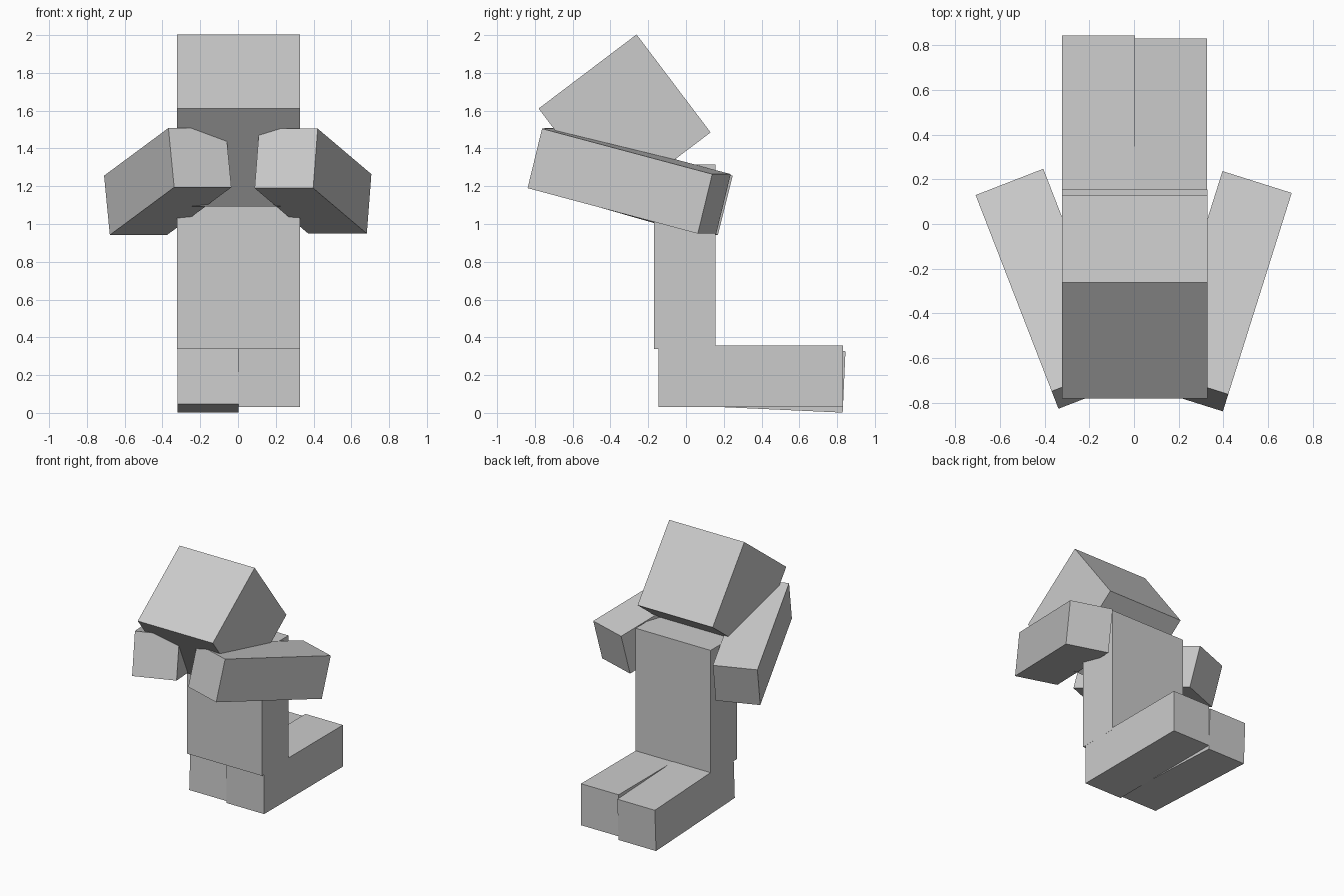
import bpy
from math import radians

cube = bpy.data.objects.get("Cube")
if cube:
    bpy.data.objects.remove(cube, do_unlink=True)

grey = bpy.data.materials.new("plain_grey")
grey.use_nodes = True
colour = (0.6, 0.6, 0.6, 1)
grey.diffuse_color = colour
grey.node_tree.nodes["Principled BSDF"].inputs["Base Color"].default_value = colour

# Shared proportions of the blocky figure
THIN = 0.325
WIDE = 2 * THIN
LONG = 3 * THIN


def block(name, size, centre, pitch=0, yaw=0):
    """A flat-sided block, pitched about x and then turned about z."""
    bpy.ops.mesh.primitive_cube_add(
        size=1, location=centre, rotation=(radians(pitch), 0, radians(yaw)))
    part = bpy.context.object
    part.name = name
    part.scale = size
    bpy.ops.object.transform_apply(location=False, rotation=False, scale=True)
    part.data.materials.append(grey)
    return part


# Head bowed forward over an upright torso
block("head", (WIDE, WIDE, WIDE), (0.003, -0.325, 1.548), pitch=37.1)
block("torso", (WIDE, THIN, LONG), (0.003, -0.007, 0.827))

# Lower limbs stretched back along the ground, the right one slightly tilted
limb = (THIN, LONG, THIN)
block("left_leg", limb, (0.165, 0.343, 0.193))
block("right_leg", limb, (-0.159, 0.35, 0.186), pitch=-2.6)

# Arms reaching forward and inward
block("left_arm", limb, (0.397, -0.301, 1.227), pitch=-14.3, yaw=-17.5)
block("right_arm", limb, (-0.372, -0.29, 1.225), pitch=-15, yaw=21.2)
